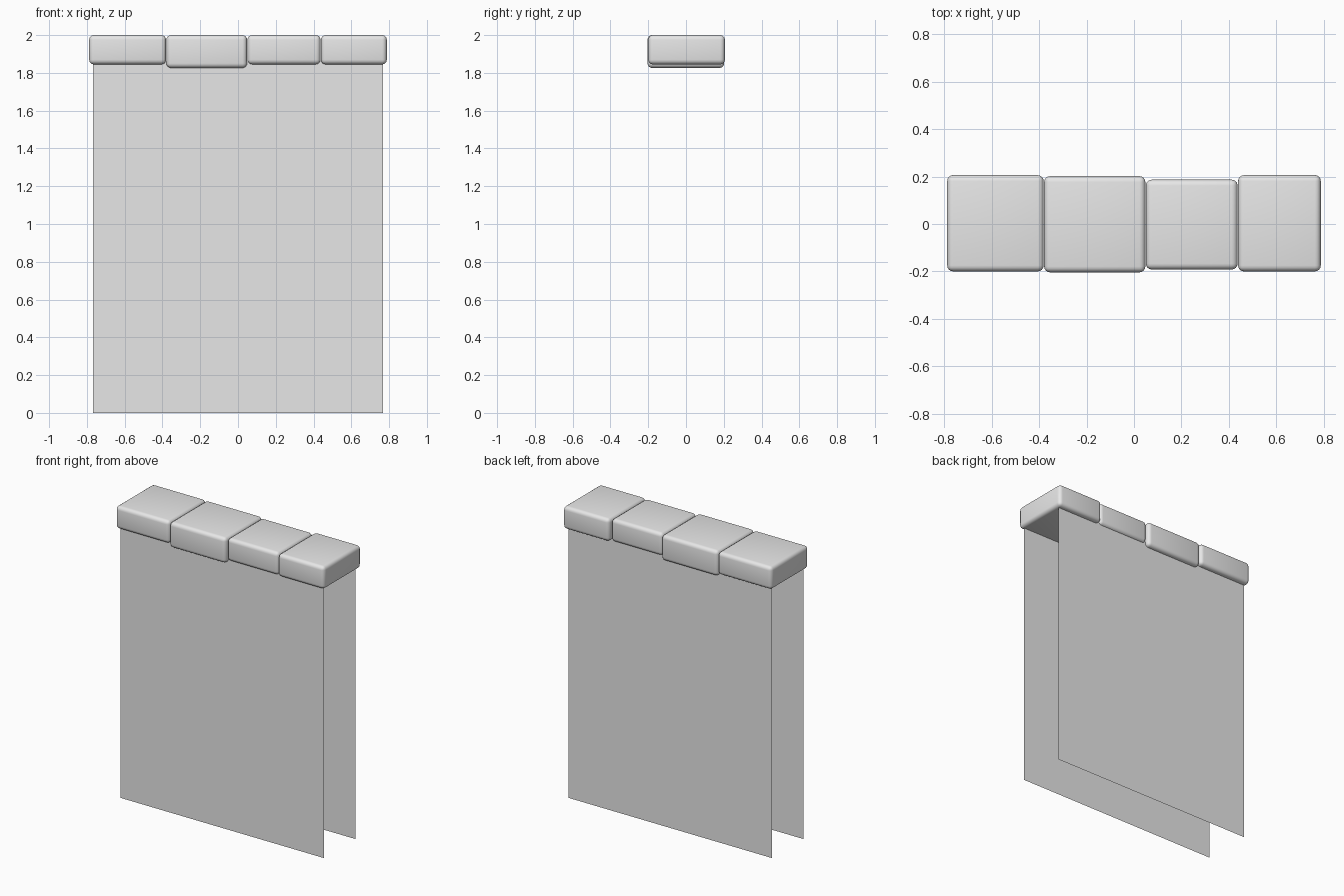
import bpy
import bmesh
from mathutils import Matrix, Vector

cube = bpy.data.objects.get("Cube")
if cube:
    bpy.data.objects.remove(cube, do_unlink=True)

# One plain grey for everything
grey = bpy.data.materials.new("plain_grey")
grey.use_nodes = True
colour = (0.8, 0.8, 0.8, 1)
grey.diffuse_color = colour
grey.node_tree.nodes["Principled BSDF"].inputs["Base Color"].default_value = colour


def add_object(name, bm):
    mesh = bpy.data.meshes.new(name)
    bm.to_mesh(mesh)
    bm.free()
    mesh.materials.append(grey)
    obj = bpy.data.objects.new(name, mesh)
    bpy.context.collection.objects.link(obj)
    return obj


def cap_stone(name, low, high, radius=0.025):
    """Rounded block between two opposite corners."""
    low, high = Vector(low), Vector(high)
    bm = bmesh.new()
    place = Matrix.Translation((low + high) / 2) @ Matrix.Diagonal((high - low).to_4d())
    bmesh.ops.create_cube(bm, size=1, matrix=place)
    bmesh.ops.bevel(bm, geom=bm.edges[:], offset=radius, segments=4,
                    profile=0.5, affect='EDGES')
    obj = add_object(name, bm)
    bpy.ops.object.select_all(action='DESELECT')
    obj.select_set(True)
    bpy.context.view_layer.objects.active = obj
    bpy.ops.object.shade_smooth_by_angle()


def wall_sheet(name, y, facing):
    """Single upright face, tucked into the stones at its top."""
    half_width, top = 0.767, 1.86
    corners = [(-half_width, y, 0), (half_width, y, 0),
               (half_width, y, top), (-half_width, y, top)]
    bm = bmesh.new()
    bm.faces.new([bm.verts.new(c) for c in corners[::-facing]])
    add_object(name, bm)


# Row of coping stones: x start, x end, y front, y back, underside
stones = {
    "cap_stone_right_end": (-0.788, -0.381, -0.2, 0.206, 1.845),
    "cap_stone_right_middle": (-0.379, 0.048, -0.204, 0.202, 1.826),
    "cap_stone_left_middle": (0.050, 0.437, -0.192, 0.187, 1.845),
    "cap_stone_left_end": (0.439, 0.788, -0.2, 0.206, 1.845),
}
for name, (x0, x1, y0, y1, z0) in stones.items():
    cap_stone(name, (x0, y0, z0), (x1, y1, 2))

# Front and back faces of the wall, open at the ends
wall_sheet("wall_front", -0.17, -1)
wall_sheet("wall_back", 0.17, 1)
